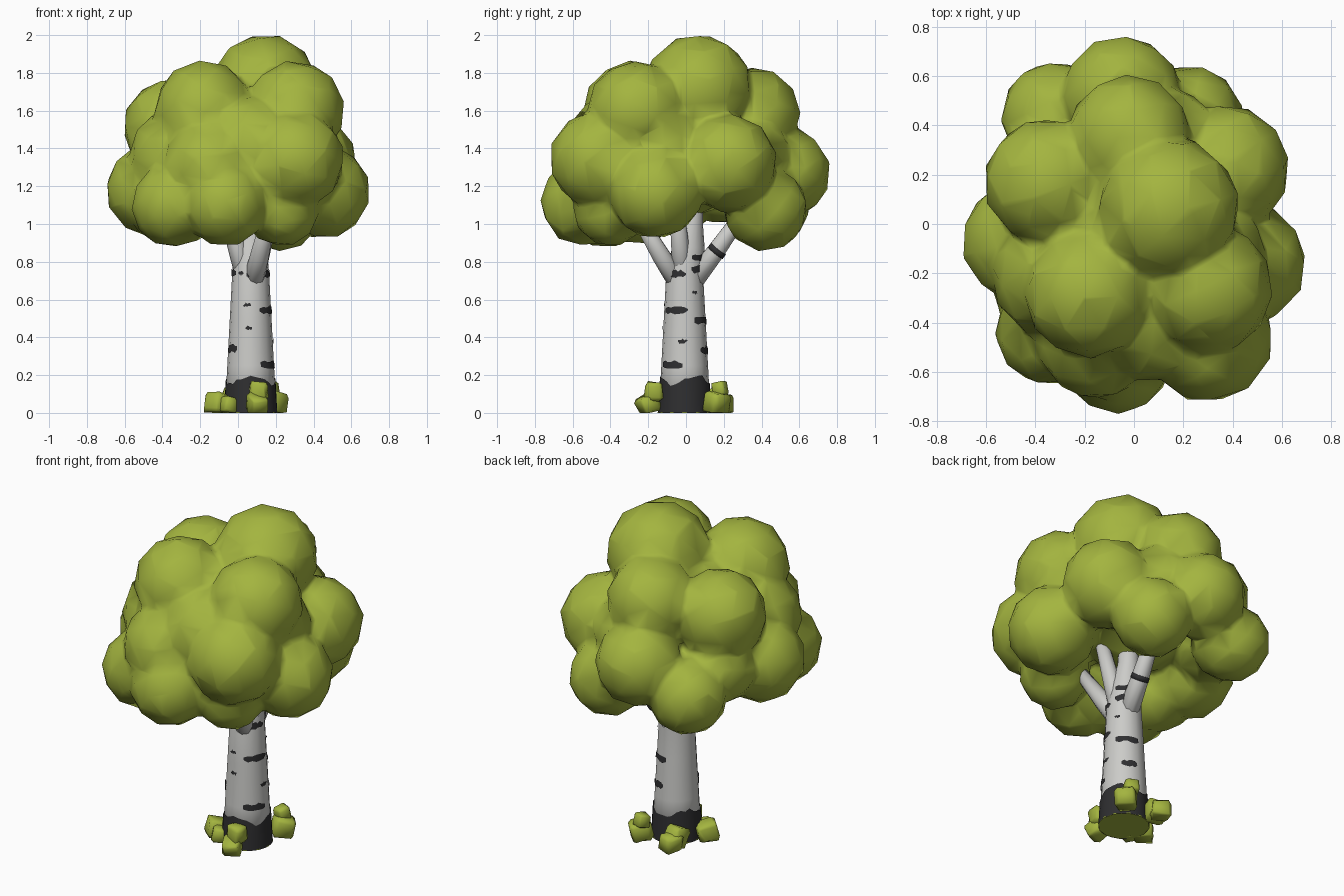
import bpy, bmesh, math, random
from mathutils import Vector, Matrix

random.seed(4)
if "Cube" in bpy.data.objects:
    bpy.data.objects.remove(bpy.data.objects["Cube"], do_unlink=True)


def material(name, r, g, b):
    mat = bpy.data.materials.new(name)
    mat.use_nodes = True
    mat.diffuse_color = (r, g, b, 1)
    bsdf = mat.node_tree.nodes["Principled BSDF"]
    bsdf.inputs["Base Color"].default_value = (r, g, b, 1)
    bsdf.inputs["Roughness"].default_value = 0.9
    return mat


LEAF = material("leaf green", 0.37, 0.46, 0.05)
BARK = material("pale bark", 0.6, 0.6, 0.58)
DARK = material("dark bark", 0.028, 0.028, 0.03)


def finish(bm, name, mat, smooth=True):
    mesh = bpy.data.meshes.new(name)
    bmesh.ops.recalc_face_normals(bm, faces=bm.faces)
    bm.to_mesh(mesh)
    bm.free()
    obj = bpy.data.objects.new(name, mesh)
    bpy.context.collection.objects.link(obj)
    mesh.materials.append(mat)
    for p in mesh.polygons:
        p.use_smooth = smooth
    return obj


def tube(name, path, sides, mat):
    """Loft rings along a path of (x, y, z, radius)."""
    bm = bmesh.new()
    rings = []
    for i, (x, y, z, r) in enumerate(path):
        a = Vector(path[max(i - 1, 0)][:3])
        b = Vector(path[min(i + 1, len(path) - 1)][:3])
        turn = Vector((0, 0, 1)).rotation_difference(b - a)
        rings.append([bm.verts.new(Vector((x, y, z)) + turn @ Vector(
            (r * math.cos(k * math.tau / sides), r * math.sin(k * math.tau / sides), 0)))
            for k in range(sides)])
    for lo, hi in zip(rings, rings[1:]):
        for k in range(sides):
            n = (k + 1) % sides
            bm.faces.new((lo[k], lo[n], hi[n], hi[k]))
    bm.faces.new(rings[0])
    bm.faces.new(rings[-1])
    return finish(bm, name, mat)


# Trunk and branches
CX, CY = 0.067, -0.007


def trunk_radius(z):
    return 0.137 - 0.04 * min(z / 0.75, 1.0)


tube("trunk", [(CX, CY, z, trunk_radius(z)) for z in (0.012, 0.25, 0.5, 0.75)]
     + [(CX, 0.015, 0.88, 0.085), (CX, 0.03, 1.0, 0.06), (CX, 0.04, 1.3, 0.045)], 16, BARK)
for name, tip in (("back_branch", (0.12, 0.36, 1.14)), ("left_branch", (0.2, -0.06, 1.2)),
                  ("right_branch", (-0.09, -0.05, 1.18)), ("front_branch", (0.17, -0.28, 1.08))):
    root = Vector((CX, CY, 0.64))
    end = Vector(tip)
    mid = root.lerp(end, 0.45) - Vector((0, 0, 0.01))
    tube(name, [(*root, 0.06), (*mid, 0.05), (*end, 0.034)], 10, BARK)

# Dark band on the back branch
tube("back_branch_band", [(0.092, 0.155, 0.847, 0.0525), (0.095, 0.173, 0.869, 0.051)], 10, DARK)


# Dark bark marks, wrapped on the trunk as thin plates
def bark_mark(name, angle, z, width, height):
    bm = bmesh.new()
    steps = 6
    half = width / trunk_radius(z) / 2
    low, high = [], []
    for i in range(steps + 1):
        t = 2 * i / steps - 1
        h = height * (0.5 if abs(t) < 0.9 else 0.25)
        for row, s in ((low, -1), (high, 1)):
            zz = z + s * h + random.uniform(-0.006, 0.006)
            r = trunk_radius(zz) + 0.004
            a = math.radians(angle) + half * t
            row.append(bm.verts.new((CX + r * math.cos(a), CY + r * math.sin(a), zz)))
    for i in range(steps):
        bm.faces.new((low[i], low[i + 1], high[i + 1], high[i]))
    finish(bm, name, DARK)


MARKS = ((-62, .735, .14), (-160, .74, .07), (-100, .57, .04), (-28, .545, .14), (-95, .45, .035),
         (-145, .34, .08), (-35, .255, .13), (30, .64, .03), (60, .49, .13), (-5, .38, .05),
         (65, .33, .09), (-20, .735, .08), (50, .76, .1), (55, .82, .11), (-120, .74, .03))
for i, (angle, z, width) in enumerate(MARKS):
    bark_mark(f"bark_mark_{i + 1}", angle, z, width, 0.036 if width > 0.05 else 0.018)

# Dark foot with a ragged upper edge
bm = bmesh.new()
rows = [[], []]
for k in range(32):
    a = k * math.tau / 32
    for row, z in zip(rows, (0, 0.175 + 0.022 * math.sin(3 * a) + random.uniform(-0.01, 0.01))):
        r = trunk_radius(z) + 0.004
        row.append(bm.verts.new((CX + r * math.cos(a), CY + r * math.sin(a), z)))
for k in range(32):
    n = (k + 1) % 32
    bm.faces.new((rows[0][k], rows[0][n], rows[1][n], rows[1][k]))
finish(bm, "trunk_foot", DARK)

# Green underside disc
bm = bmesh.new()
bmesh.ops.create_cone(bm, cap_ends=True, segments=12, radius1=0.143, radius2=0.143, depth=0.006,
                      matrix=Matrix.Translation((CX, CY, 0.003)))
finish(bm, "ground_disc", LEAF, False)

# Crown: overlapping leaf masses fused into one faceted form
CROWN = ((.14, .065, 1.715, .29), (-.02, .355, 1.58, .25), (-.35, .17, 1.51, .26),
         (-.18, -.28, 1.6, .265), (.3, -.26, 1.6, .265), (.37, .225, 1.32, .26),
         (.45, -.16, 1.17, .25), (-.05, .52, 1.27, .245), (-.32, .44, 1.11, .22),
         (.22, .42, 1.08, .225), (-.45, -.07, 1.18, .25), (-.34, -.43, 1.1, .225),
         (-.07, -.54, 1.11, .23), (.3, -.46, 1.34, .265), (-.15, -.46, 1.3, .25),
         (.23, -.4, 1.08, .2), (0, 0, 1.4, .37),
         # filling masses in the gaps between the outer ones
         (.06, -.38, 1.42, .26), (.3, -.14, 1.42, .24), (-.36, .2, 1.22, .22),
         (.12, .34, 1.36, .22), (-.3, -.2, 1.35, .28), (-.37, -.24, 1.1, .21))
bm = bmesh.new()
for x, y, z, r in CROWN:
    spin = Matrix.Rotation(random.uniform(0, 6), 4, "Z") @ Matrix.Rotation(random.uniform(0, 6), 4, "X")
    bmesh.ops.create_icosphere(bm, subdivisions=2, radius=r * 1.01,
                               matrix=Matrix.Translation((x, y, z)) @ spin)
crown = finish(bm, "leaf_crown", LEAF)
fuse = crown.modifiers.new("Fuse", "REMESH")
fuse.mode = "VOXEL"
fuse.voxel_size = 0.022
fuse.use_smooth_shade = True
thin = crown.modifiers.new("Facet", "DECIMATE")
thin.ratio = 0.05

# Leafy tufts around the foot
TUFTS = ((-.11, -.05, .05, .075), (-.05, -.1, .04, .055), (.11, -.17, .115, .062), (.1, -.2, .045, .068),
         (.19, .16, .055, .075), (.17, .18, .125, .05), (-.03, .14, .06, .075), (-.03, .19, .045, .068))
for i, (x, y, z, r) in enumerate(TUFTS):
    bm = bmesh.new()
    turn = Matrix.Rotation(random.uniform(0, 3), 4, "Z") @ Matrix.Rotation(random.uniform(-.5, .5), 4, "X")
    bmesh.ops.create_cube(bm, size=r * 1.5, matrix=Matrix.Translation((x, y, z)) @ turn)
    bmesh.ops.bevel(bm, geom=bm.edges[:], offset=r * 0.22, segments=1, affect="EDGES")
    for v in bm.verts:
        v.co += Vector([random.uniform(-.1, .1) * r for _ in range(3)])
        v.co.z = max(v.co.z, 0)
    finish(bm, f"leaf_tuft_{i + 1}", LEAF)
